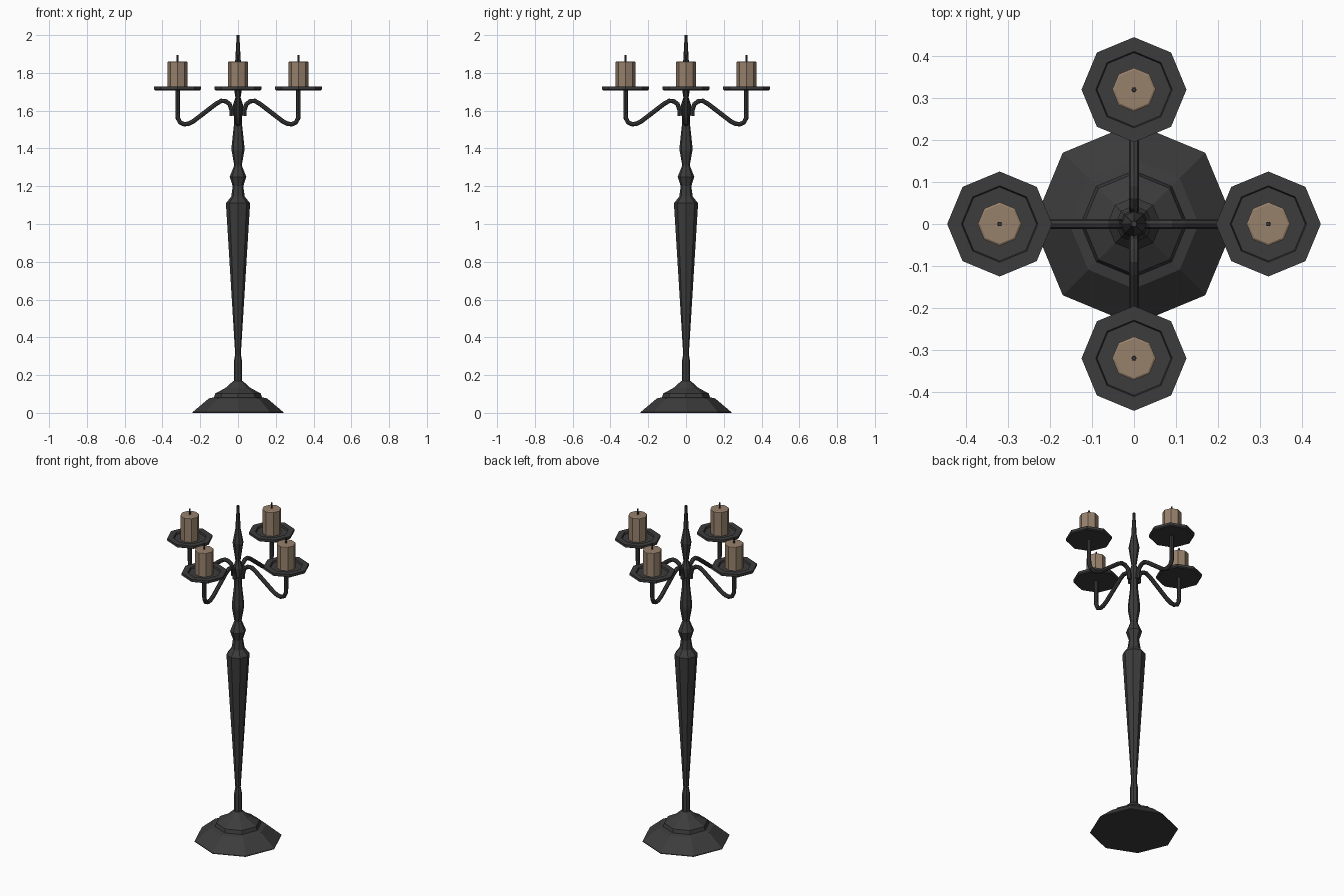
import bpy, bmesh, math
from mathutils import Vector

if "Cube" in bpy.data.objects:
    bpy.data.objects.remove(bpy.data.objects["Cube"])


def material(name, rgb):
    m = bpy.data.materials.new(name)
    m.diffuse_color = (*rgb, 1)
    m.use_nodes = True
    m.node_tree.nodes["Principled BSDF"].inputs["Base Color"].default_value = m.diffuse_color
    return m


IRON = material("dark iron", (0.045, 0.045, 0.045))
WAX = material("tan wax", (0.31, 0.22, 0.15))


def finish(bm, name, mat):
    bmesh.ops.recalc_face_normals(bm, faces=bm.faces)
    me = bpy.data.meshes.new(name)
    bm.to_mesh(me)
    bm.free()
    me.materials.append(mat)
    ob = bpy.data.objects.new(name, me)
    bpy.context.collection.objects.link(ob)
    return ob


def skin(bm, rings):
    # join successive vertex rings and cap both ends
    n = len(rings[0])
    for a, b in zip(rings, rings[1:]):
        for i in range(n):
            j = (i + 1) % n
            bm.faces.new((a[i], a[j], b[j], b[i]))
    bm.faces.new(rings[0][::-1])
    bm.faces.new(rings[-1])


def lathe(name, profile, mat, centre=(0, 0), sides=8):
    bm = bmesh.new()
    rings = []
    for r, z in profile:
        rings.append([bm.verts.new((centre[0] + r * math.cos(math.tau * i / sides),
                                    centre[1] + r * math.sin(math.tau * i / sides), z))
                      for i in range(sides)])
    skin(bm, rings)
    return finish(bm, name, mat)


def arm(name, path, radius, angle, sides=8):
    # sweep a round section along a path of (distance, height) points
    out = Vector((math.cos(angle), math.sin(angle), 0))
    side = Vector((-math.sin(angle), math.cos(angle), 0))
    pts = [out * d + Vector((0, 0, z)) for d, z in path]
    bm = bmesh.new()
    rings = []
    for k, p in enumerate(pts):
        t = (pts[min(k + 1, len(pts) - 1)] - pts[max(k - 1, 0)]).normalized()
        up = t.cross(side)
        rings.append([bm.verts.new(p + radius * (side * math.cos(math.tau * i / sides)
                                                 + up * math.sin(math.tau * i / sides)))
                      for i in range(sides)])
    skin(bm, rings)
    return finish(bm, name, IRON)


# Stepped foot
lathe("foot", [(0.24, 0), (0.24, 0.004), (0.154, 0.077), (0.127, 0.082), (0.12, 0.103),
               (0.065, 0.133), (0.024, 0.17)], IRON)

# Turned stem up to the spire
lathe("stem", [(0.022, 0.165), (0.022, 0.27), (0.015, 0.31), (0.064, 1.11), (0.036, 1.145),
               (0.028, 1.2), (0.044, 1.25), (0.02, 1.31), (0.034, 1.39), (0.034, 1.41),
               (0.021, 1.53), (0.021, 1.57), (0.027, 1.58), (0.027, 1.63), (0.014, 1.67),
               (0.03, 1.78), (0.015, 1.86), (0.007, 2.0)], IRON)

# Arms, drip trays and candles
PATH = [(0.033, 1.573), (0.034, 1.605), (0.045, 1.635), (0.065, 1.65), (0.088, 1.652),
        (0.115, 1.637), (0.235, 1.545), (0.262, 1.531), (0.285, 1.528), (0.307, 1.538),
        (0.318, 1.56), (0.32, 1.59), (0.32, 1.715)]
for k, label in enumerate(("right", "back", "left", "front")):
    a = k * math.pi / 2
    c = (0.32 * math.cos(a), 0.32 * math.sin(a))
    arm("arm_" + label, PATH, 0.012, a)
    lathe("tray_" + label, [(0.118, 1.708), (0.125, 1.713), (0.125, 1.727), (0.091, 1.727),
                            (0.088, 1.716)], IRON, c)
    lathe("candle_" + label, [(0.052, 1.714), (0.052, 1.858), (0.047, 1.861)], WAX, c)
    lathe("wick_" + label, [(0.006, 1.855), (0.005, 1.895)], IRON, c, 6)
